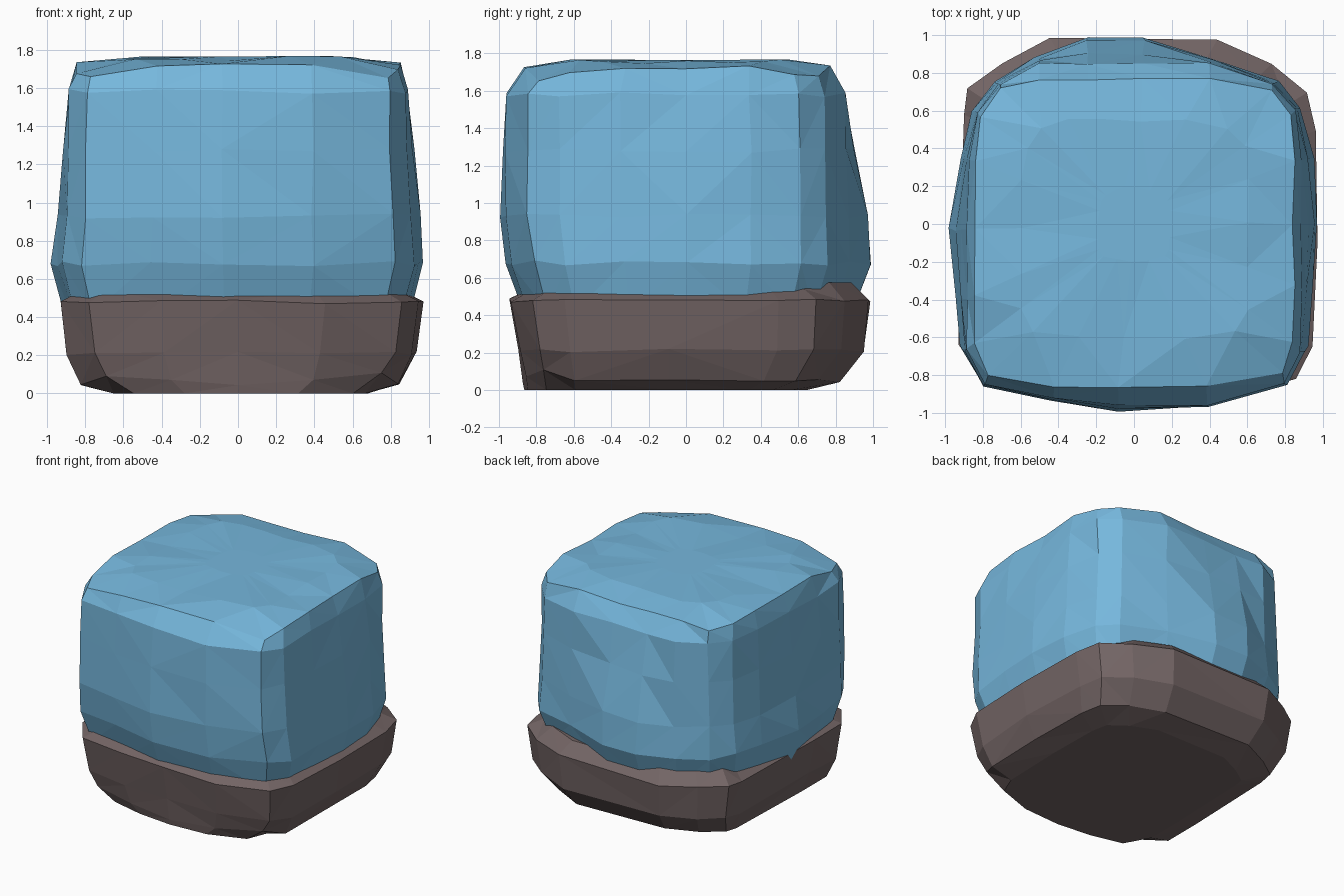
import bpy, bmesh, random

if "Cube" in bpy.data.objects:
    bpy.data.objects.remove(bpy.data.objects["Cube"])

random.seed(4)

def material(name, rgb):
    m = bpy.data.materials.new(name)
    m.diffuse_color = (*rgb, 1)
    m.use_nodes = True
    m.node_tree.nodes["Principled BSDF"].inputs["Base Color"].default_value = m.diffuse_color
    return m

ice_blue = material("ice blue", (0.18, 0.475, 0.72))
stone_brown = material("stone brown", (0.172, 0.13, 0.13))

def clamp(v, lim):
    return max(-lim, min(lim, v))

def loft(name, outline, rings, mat, jitter, lift):
    """Stack outlines: (z, x scale, front scale, back scale, x cap, front cap, back cap)."""
    bm = bmesh.new()
    loops = []
    last = len(rings) - 1
    for i, (z, sx, sf, sb, cx, cf, cb) in enumerate(rings):
        j = jitter if 0 < i < last else 0
        loop = []
        for x, y in outline:
            px = clamp(x * sx, cx) + random.uniform(-j, j) * 0.6
            py = max(-cf, min(cb, y * (sf if y < 0 else sb)))
            py += random.uniform(-j, j) * 0.6
            pz = z + random.uniform(-j, j) + lift(i, x, y)
            loop.append(bm.verts.new((px, py, pz)))
        loops.append(loop)
    n = len(outline)
    for a, b in zip(loops, loops[1:]):
        for k in range(n):
            bm.faces.new((a[k], a[(k + 1) % n], b[(k + 1) % n], b[k]))
    bm.faces.new(loops[0][::-1])
    bm.faces.new(loops[-1])
    bmesh.ops.triangulate(bm, faces=[f for f in bm.faces if len(f.verts) == 4])
    bmesh.ops.recalc_face_normals(bm, faces=bm.faces)
    me = bpy.data.meshes.new(name)
    bm.to_mesh(me)
    bm.free()
    me.materials.append(mat)
    ob = bpy.data.objects.new(name, me)
    bpy.context.collection.objects.link(ob)
    return ob

# Ice block: bulging low down, squarer and flatter towards the top
ice_outline = [(-.82, -.86), (-.45, -.93), (-.08, -1), (.4, -.97), (.82, -.85),
               (.92, -.68), (.95, -.35), (.97, 0), (.95, .35), (.88, .62),
               (.76, .76), (.42, .88), (.05, .99), (-.25, .99), (-.52, .89),
               (-.74, .76), (-.86, .6), (-.91, .35), (-.98, -.03), (-.94, -.4),
               (-.92, -.67)]
ice_rings = [(.42, .93, .87, .90, 1, 1, 1), (.68, 1, .96, 1, 1, 1, 1),
             (.93, .98, 1, .98, .95, 1, .965), (1.28, .97, 1, .98, .92, .98, .90),
             (1.58, .965, .99, .98, .885, .965, .845),
             (1.725, .95, .93, .94, .845, .86, .77),
             (1.755, .66, .66, .66, .6, .6, .55), (1.765, .2, .2, .2, 1, 1, 1)]

def ice_lift(i, x, y):
    # top rim drops smoothly towards the corners
    return -0.06 * max(0, min(abs(x), abs(y)) - .4) / .4 if i == 5 else 0

loft("ice_block", ice_outline, ice_rings, ice_blue, 0.014, ice_lift)

# Stone base: low rim tucked round the ice, chamfered underneath
base_outline = [(-.78, -.85), (-.4, -.92), (0, -.95), (.45, -.93), (.86, -.82),
                (.95, -.65), (.97, -.1), (.96, .5), (.92, .7), (.73, .85),
                (.44, .98), (-.44, .98), (-.7, .85), (-.88, .72), (-.9, .58),
                (-.93, -.3), (-.93, -.64)]
base_rings = [(0, .70, .91, .66, 1, 1, 1), (.05, .88, .925, .84, 1, 1, 1),
              (.21, .96, .95, .97, 1, 1, 1), (.48, 1, 1, 1, 1, 1, 1),
              (.54, .88, .88, .90, 1, 1, 1)]

def base_lift(i, x, y):
    # back of the rim stands higher; front lower edge rises to the corners
    if i == 4 and y > .7:
        return 0.035
    return 0.06 * abs(x) if i == 1 and y < -.7 else 0

loft("stone_base", base_outline, base_rings, stone_brown, 0.01, base_lift)
